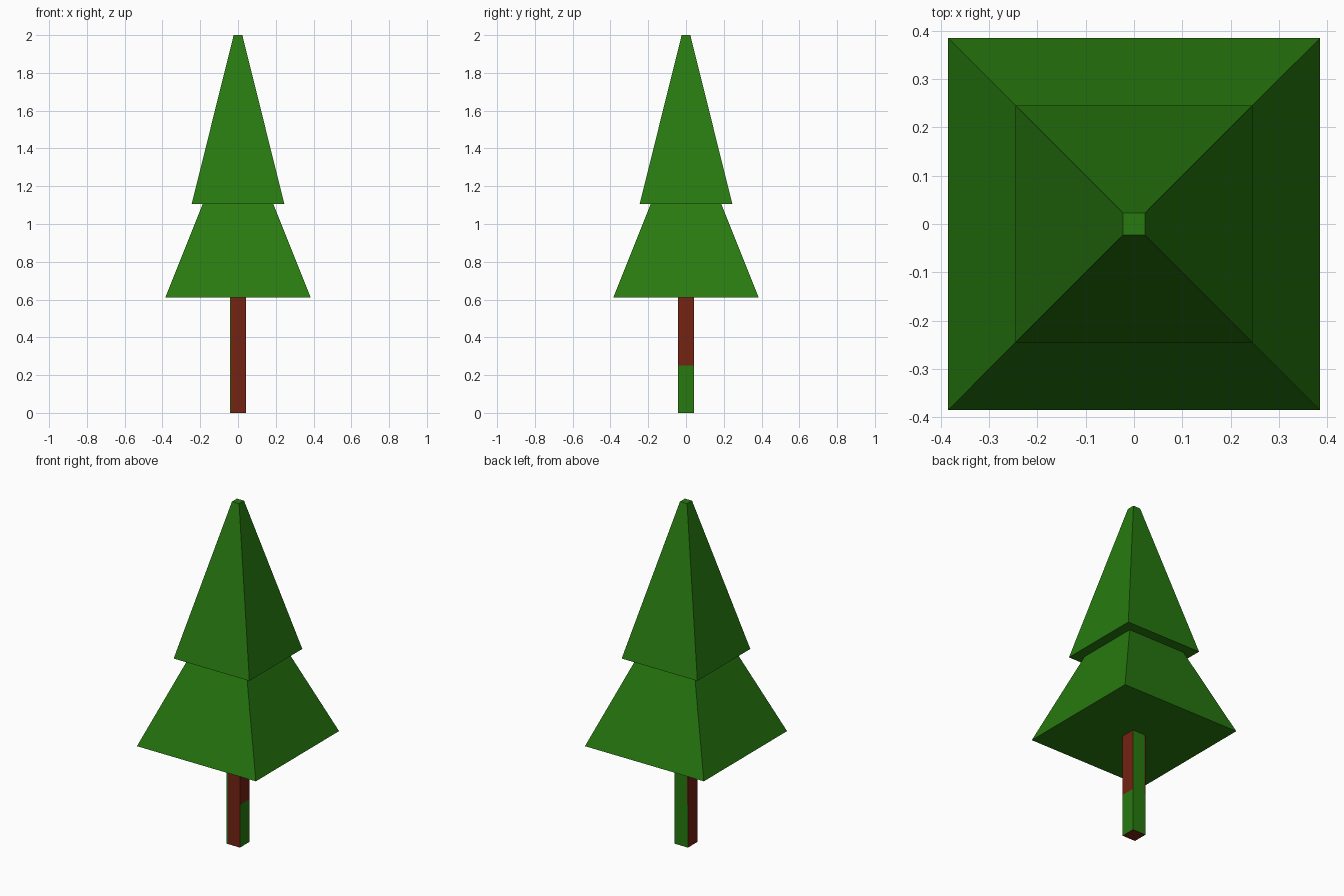
import bpy, bmesh

if "Cube" in bpy.data.objects:
    bpy.data.objects.remove(bpy.data.objects["Cube"])


def material(name, rgb):
    m = bpy.data.materials.new(name)
    m.diffuse_color = (*rgb, 1)
    m.use_nodes = True
    m.node_tree.nodes["Principled BSDF"].inputs["Base Color"].default_value = m.diffuse_color
    return m


green = material("leaf green", (0.021, 0.195, 0.005))
brown = material("bark brown", (0.178, 0.017, 0.006))


def frustum(name, z0, z1, half0, half1, mats):
    """Four-sided tapered block from a unit cube."""
    bm = bmesh.new()
    bmesh.ops.create_cube(bm, size=2)
    for v in bm.verts:
        low = v.co.z < 0
        h = half0 if low else half1
        v.co = (v.co.x * h, v.co.y * h, z0 if low else z1)
    mesh = bpy.data.meshes.new(name)
    bm.to_mesh(mesh)
    bm.free()
    obj = bpy.data.objects.new(name, mesh)
    bpy.context.collection.objects.link(obj)
    for m in mats:
        mesh.materials.append(m)
    return obj


# Foliage tiers
frustum("lower_foliage", 0.61, 1.11, 0.385, 0.185, [green])
frustum("upper_foliage", 1.107, 2.0, 0.245, 0.023, [green])

# Trunk, cut so the bark and green patches follow clean edges
STRIP_X, PATCH_Z = -0.036, 0.25
trunk = frustum("trunk", 0.0, 0.615, 0.043, 0.043, [brown, green])
bm = bmesh.new()
bm.from_mesh(trunk.data)
for co, no in (((STRIP_X, 0, 0), (1, 0, 0)), ((0, 0, PATCH_Z), (0, 0, 1))):
    bmesh.ops.bisect_plane(bm, geom=bm.verts[:] + bm.edges[:] + bm.faces[:],
                           plane_co=co, plane_no=no)
bm.normal_update()
for f in bm.faces:
    c, n = f.calc_center_median(), f.normal
    strip, low = c.x < STRIP_X, c.z < PATCH_Z
    is_green = ((n.y < -0.5 and strip)                       # front edge strip
                or (n.x > 0.5 and low)                       # lower right side
                or (n.y > 0.5 and not (strip and not low)))  # back
    f.material_index = int(is_green)
bm.to_mesh(trunk.data)
bm.free()
